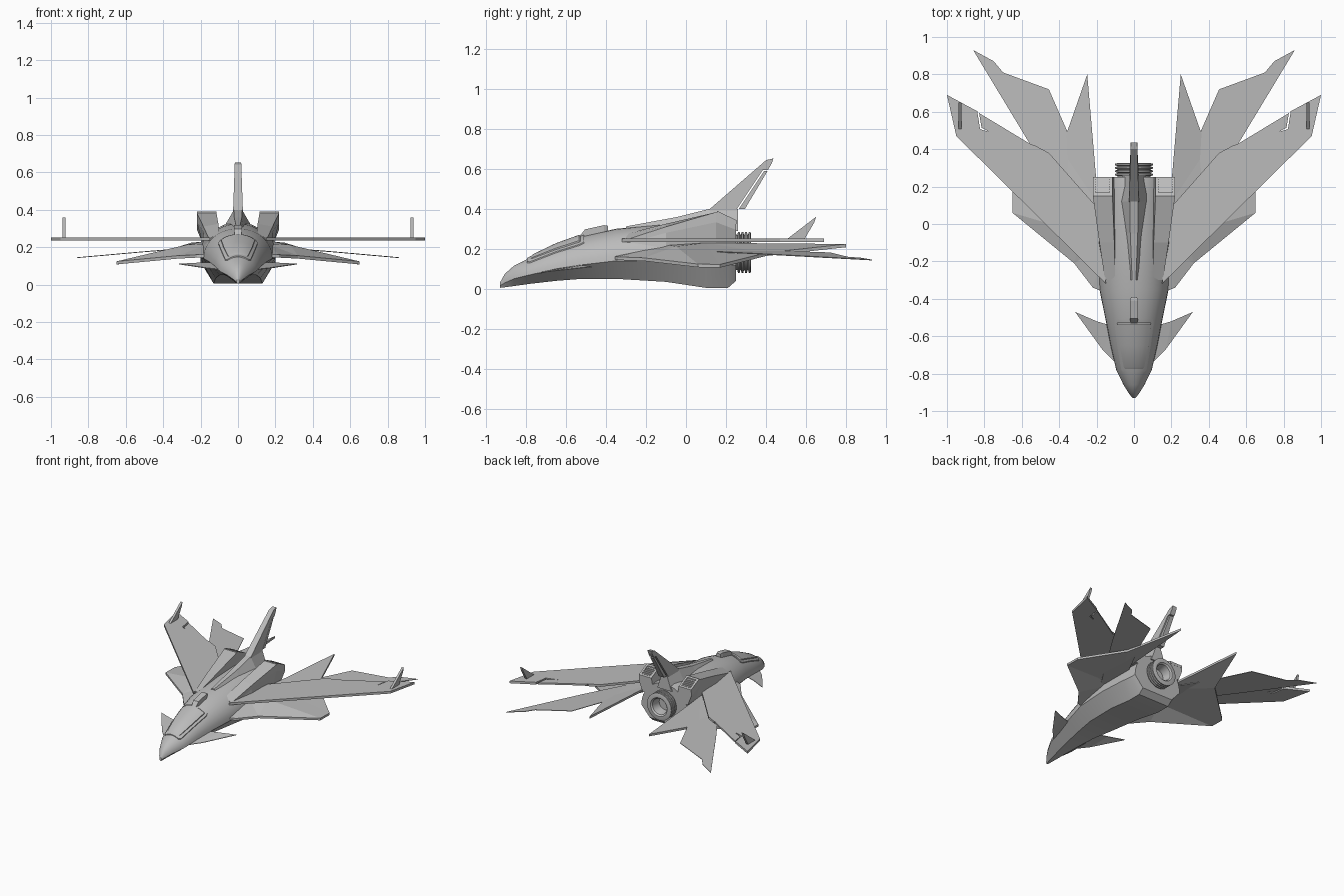
import bpy, bmesh
from math import sin, cos, pi, radians
from mathutils import Vector

cube = bpy.data.objects.get("Cube")
if cube:
    bpy.data.objects.remove(cube, do_unlink=True)


def material(name, color):
    m = bpy.data.materials.new(name)
    m.use_nodes = True
    m.diffuse_color = color
    m.node_tree.nodes["Principled BSDF"].inputs["Base Color"].default_value = color
    return m


GRAY = material("hull gray", (0.5, 0.5, 0.5, 1))


def build(name, rings, closed=True, mirror=False, smooth=0, loop=False):
    """Skin a list of equal rings of points; cap both ends unless looped."""
    bm = bmesh.new()
    vs = [[bm.verts.new(p) for p in ring] for ring in rings]
    n = len(vs[0])
    pairs = list(zip(vs, vs[1:])) + ([(vs[-1], vs[0])] if loop else [])
    for a, b in pairs:
        for i in range(n):
            j = (i + 1) % n
            bm.faces.new((a[i], a[j], b[j], b[i]))
    if closed and not loop:
        caps = [bm.faces.new(vs[0]), bm.faces.new(vs[-1])]
        bmesh.ops.triangulate(bm, faces=caps)
    bmesh.ops.recalc_face_normals(bm, faces=bm.faces)
    me = bpy.data.meshes.new(name)
    bm.to_mesh(me)
    bm.free()
    me.materials.append(GRAY)
    ob = bpy.data.objects.new(name, me)
    bpy.context.collection.objects.link(ob)
    if mirror:
        ob.modifiers.new("Mirror", 'MIRROR')
    if smooth:
        bpy.ops.object.select_all(action='DESELECT')
        ob.select_set(True)
        bpy.context.view_layer.objects.active = ob
        bpy.ops.object.shade_smooth_by_angle(angle=radians(smooth))
    return ob


def plate(name, pts, t):
    """Mirrored panel of thickness t below its top outline."""
    return build(name, [pts, [(x, y, z - t) for x, y, z in pts]], mirror=True)


def flat(pts, z):
    return [(x, y, z) for x, y in pts]


# Fuselage: rounded top, slanted flanks, flat belly
# columns: y, top z, widest z, belly z, half width, belly half width
STATIONS = [
    (-.93, .03, .015, .005, .008, .004), (-.905, .075, .03, .008, .028, .01),
    (-.86, .115, .05, .014, .056, .018), (-.78, .155, .07, .025, .095, .03),
    (-.65, .215, .1, .04, .125, .05), (-.52, .262, .12, .05, .15, .07),
    (-.35, .3, .14, .05, .185, .1), (-.1, .325, .14, .035, .2, .12),
    (.1, .335, .13, .005, .2, .13), (.21, .335, .12, .005, .2, .13),
    (.25, .33, .12, .04, .2, .13)]


def section(y, top, mid, bot, w, wb):
    arc = [(w * cos(pi * i / 16), y, mid + (top - mid) * sin(pi * i / 16)) for i in range(17)]
    return arc + [(-wb, y, bot), (wb, y, bot)]


build("fuselage", [section(*s) for s in STATIONS], smooth=30)


def station_at(y):
    for a, b in zip(STATIONS, STATIONS[1:]):
        if a[0] <= y <= b[0]:
            f = (y - a[0]) / (b[0] - a[0])
            return [p + (q - p) * f for p, q in zip(a, b)]


def skin_patch(y, half, lift):
    """Strip of points just above the fuselage, closed off underneath."""
    _, top, mid, _, w, _ = station_at(y)
    xs = [half * (i / 5 - 1) for i in range(11)]
    upper = [(x, y, mid + (top - mid) * max(0, 1 - (x / w) ** 2) ** .5 + lift) for x in xs]
    return upper + [(half, y, mid), (-half, y, mid)]


# Cockpit: raised frame with a glazed shell inside it
build("canopy_frame", [skin_patch(y, h, .006) for y, h in
      ((-.795, .055), (-.78, .068), (-.65, .09), (-.53, .105), (-.51, .1))], smooth=30)
build("canopy", [skin_patch(y, h, l) for y, h, l in
      ((-.78, .045, .004), (-.765, .055, .011), (-.65, .077, .013), (-.535, .09, .013), (-.525, .088, .004))],
      smooth=30)
build("canopy_hinge", [[(-w, y, .24), (w, y, .24), (w, y, z), (-w, y, z)] for y, w, z in
      ((-.53, .018, .265), (-.505, .022, .297), (-.41, .022, .318), (-.39, .015, .315))])

# Shoulders beside the spine
build("shoulder", [[(a, y, zi), (b, y, zo), (b, y, zo - d), (c, y, zl), (.09, y, zl)]
      for y, a, b, c, zi, zo, d, zl in (
          (-.3, .1, .155, .165, .275, .245, .02, .2), (-.1, .105, .185, .19, .325, .31, .03, .2),
          (.15, .115, .22, .19, .383, .383, .05, .22), (.25, .115, .22, .19, .335, .335, .04, .22))],
      mirror=True)


# Vents on the sloped rear of each shoulder
def slope(y, lift):
    return .383 - (y - .15) * .48 + lift


def vent_bar(name, x0, x1, y0, y1, h):
    build(name, [[(x0, y, slope(y, -.01)), (x1, y, slope(y, -.01)),
                  (x1, y, slope(y, h)), (x0, y, slope(y, h))] for y in (y0, y1)], mirror=True)


for k, (x0, x1, y0, y1) in enumerate(((.115, .13, .155, .252), (.205, .22, .155, .252),
                                      (.13, .205, .155, .168), (.13, .205, .24, .252))):
    vent_bar(f"vent_frame_{k}", x0, x1, y0, y1, .009)
for k in range(5):
    vent_bar(f"vent_slat_{k}", .13, .205, .176 + k * .013, .183 + k * .013, .006)

# Dorsal spine, fin and rudder
build("spine", [[(-b, y, .29), (b, y, .29), (t, y, z), (-t, y, z)] for y, b, t, z in
      ((-.3, .03, .01, .312), (-.05, .06, .02, .358), (.12, .085, .022, .4), (.26, .06, .022, .4))])


def fin(name, profile, extra=0):
    def side(s):
        return [(s * (.026 - .035 * (z - .4) + extra), y, z) for y, z in profile]
    build(name, [side(-1), side(1)])


fin("tail_fin", [(.1, .36), (.12, .4), (.4, .643), (.437, .652), (.43, .63), (.41, .595), (.385, .595),
                 (.255, .4), (.255, .34)])
fin("rudder", [(.265, .4), (.39, .588), (.407, .588), (.295, .4)], -.004)

# Upper wing with separate flap and tip fin
plate("upper_wing", flat([(.15, -.32), (.95, .47), (1, .69), (.838, .603), (.823, .507),
                          (.53, .35), (.53, .42), (.455, .38), (.19, .08)], .252), .017)
plate("wing_flap", flat([(.538, .418), (.538, .364), (.815, .515), (.828, .593)], .248), .012)
TIP_FIN = [(.5, .245), (.65, .36), (.64, .33), (.59, .245)]
build("wingtip_fin", [[(x, y, z) for y, z in TIP_FIN] for x in (.921, .938)], mirror=True)

# Lower wing: drooping strake ending in a rear spike
plate("lower_wing_front", [(.12, -.38, .165), (.22, -.34, .16), (.32, -.21, .155), (.65, .06, .124),
                           (.28, -.05, .212), (.15, -.1, .22)], .016)
plate("lower_wing_rear", [(.15, -.1, .22), (.28, -.05, .212), (.65, .06, .124), (.65, .17, .122),
                          (.39, .4, .18), (.25, .8, .224), (.19, .1, .23)], .016)

# Tailplane and canard
plate("tailplane", [(.15, -.2, .205), (.57, .45, .172), (.86, .93, .146), (.75, .87, .156),
                    (.7, .81, .16), (.455, .72, .182), (.35, .48, .19), (.15, .1, .205)], .004)
plate("canard", [(.08, -.76, .08), (.17, -.67, .09), (.315, -.47, .112), (.2, -.52, .118),
                 (.1, -.55, .118)], .004)

# Exhaust: ribbed hollow nozzle
RIBS = [(.24, .05), (.24, .09)]
for k in range(4):
    RIBS += [(.256 + k * .018, .088), (.26 + k * .018, .102), (.268 + k * .018, .102), (.272 + k * .018, .088)]
RIBS += [(.326, .07), (.316, .06), (.26, .05)]
build("exhaust_nozzle", [[(r * cos(a), y, .182 + r * sin(a)) for y, r in RIBS]
      for a in [2 * pi * i / 32 for i in range(32)]], loop=True, smooth=30)
